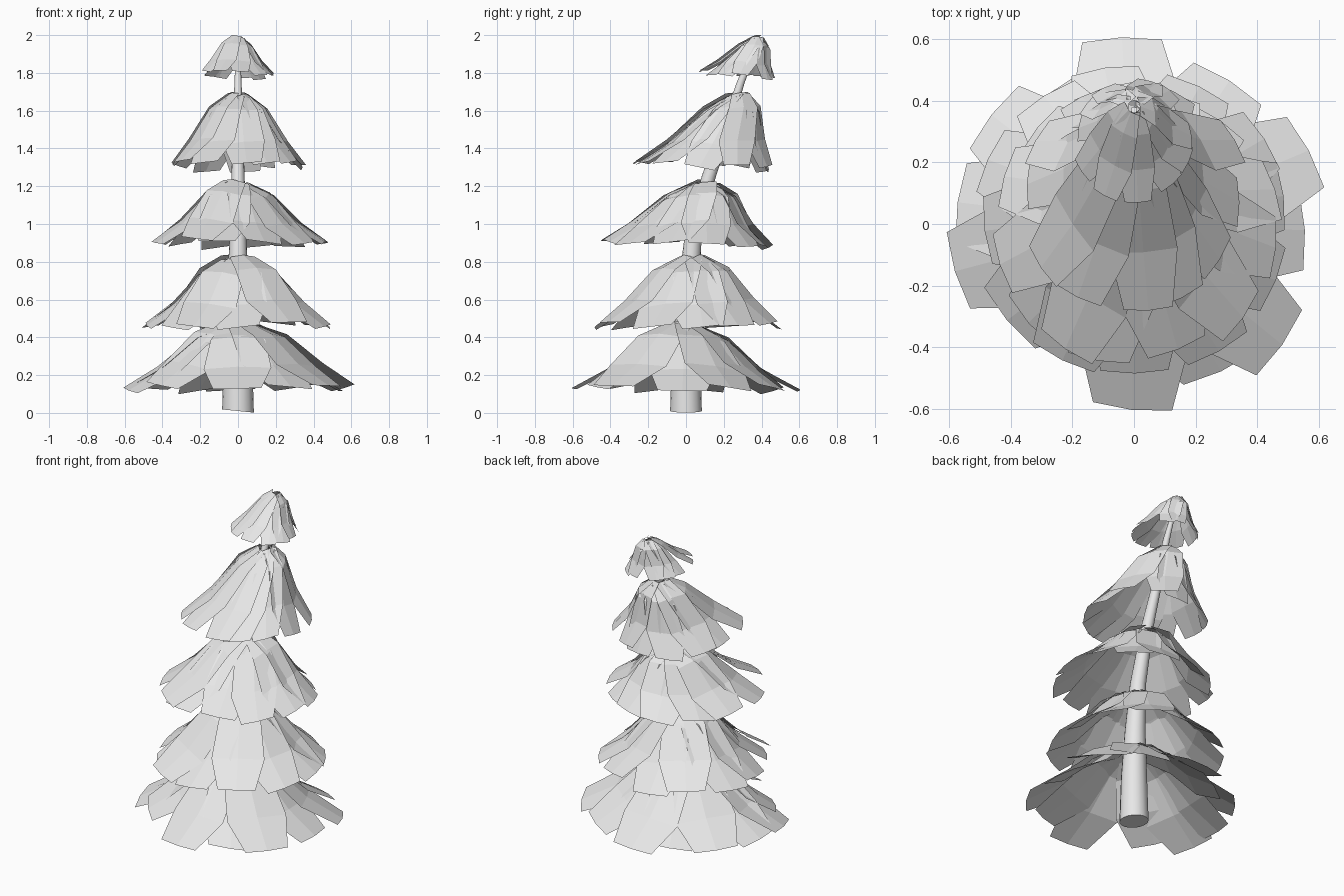
import bpy, bmesh, math, random
from mathutils import Vector

random.seed(7)
if "Cube" in bpy.data.objects:
    bpy.data.objects.remove(bpy.data.objects["Cube"], do_unlink=True)

# one pale grey for everything
grey = bpy.data.materials.new("pale_grey")
grey.use_nodes = True
grey.diffuse_color = (0.8, 0.8, 0.8, 1)
grey.node_tree.nodes["Principled BSDF"].inputs["Base Color"].default_value = (0.8, 0.8, 0.8, 1)

# trunk: (y, z, radius), leaning backwards as it rises
TRUNK = [(0, .01, .084), (0, .3, .075), (.01, .6, .06), (.035, .9, .046),
         (.12, 1.25, .035), (.22, 1.53, .026), (.29, 1.75, .019), (.37, 1.94, .01)]


def make_trunk():
    bm = bmesh.new()
    sides, rings = 16, []
    for i, (y, z, r) in enumerate(TRUNK):
        below, above = TRUNK[max(i - 1, 0)], TRUNK[min(i + 1, len(TRUNK) - 1)]
        lean = (above[0] - below[0]) / (above[1] - below[1])
        ring = []
        for k in range(sides):
            a = math.tau * k / sides
            # the cut at the foot slopes a little sideways
            slope = -.1 * r * math.cos(a) if i == 0 else 0
            ring.append(bm.verts.new((r * math.cos(a), y + r * math.sin(a),
                                      z - lean * r * math.sin(a) + slope)))
        rings.append(ring)
    for low, high in zip(rings, rings[1:]):
        for k in range(sides):
            n = (k + 1) % sides
            bm.faces.new((low[k], low[n], high[n], high[k]))
    bm.faces.new(rings[0][::-1])
    bm.faces.new(rings[-1])
    return finish(bm, "trunk", smooth=True)


def finish(bm, name, smooth=False):
    mesh = bpy.data.meshes.new(name)
    bm.to_mesh(mesh)
    bm.free()
    mesh.materials.append(grey)
    obj = bpy.data.objects.new(name, mesh)
    bpy.context.collection.objects.link(obj)
    if smooth:
        bpy.ops.object.select_all(action="DESELECT")
        obj.select_set(True)
        bpy.context.view_layer.objects.active = obj
        bpy.ops.object.shade_smooth_by_angle(angle=math.radians(40))
    return obj


# branch card: (radius, height, half width) as shares of the tier's size
PROFILE = [(.1, 1, .15), (.36, .81, .24), (.66, .34, .3), (1, 0, .215)]


def add_branch(bm, angle, reach, tier):
    """A drooping, folded card running from the trunk out to the tip."""
    radius, low, high, base_y, top_y, tilt = tier
    twist = random.uniform(-.16, .16)
    lift = random.uniform(-.015, .02)
    skew = random.uniform(-.1, .1)
    out = Vector((math.cos(angle), math.sin(angle), 0))
    side = Vector((-out.y, out.x, 0))
    rows = []
    for r, h, w in PROFILE:
        centre = Vector((0, base_y + (top_y - base_y) * h, low + (high - low) * h + lift))
        row = []
        for s in (-1, 0, 1):
            half = w * radius * s
            inset = .02 * radius * abs(s)
            p = centre + out * (r * radius * reach - inset) + side * (half + skew * r * radius)
            p.z += half * twist - abs(half) * .14 * (1 - r) - tilt * p.y * r
            row.append(bm.verts.new(p))
        rows.append(row)
    for a, b in zip(rows, rows[1:]):
        for k in range(2):
            bm.faces.new((a[k], b[k], b[k + 1], a[k + 1]))


def make_tier(name, angles, tier):
    bm = bmesh.new()
    for angle, reach in angles:
        add_branch(bm, math.radians(angle), reach, tier)
    bm.normal_update()
    return finish(bm, name)


def scatter(count, start):
    return [(start + 360 * k / count + random.uniform(-6, 6), random.uniform(.92, 1.02))
            for k in range(count)]


make_trunk()

# the lowest tier has wide gaps between its longest branches
bottom = [(92, 1.01), (58, .93), (28, 1.02), (3, .92), (-35, 1.03), (-65, .92),
          (-96, 1), (-140, .86), (197, 1), (172, .96), (142, .97), (118, .85)]
# tier: radius, low z, high z, centre y at the bottom and top, tilt
make_tier("lowest_branches", bottom, (.6, .13, .47, 0, 0, 0))
make_tier("lower_branches", scatter(12, 5), (.51, .46, .82, .01, .03, .01))
make_tier("middle_branches", scatter(12, 20), (.465, .9, 1.22, 0, .1, .02))
make_tier("upper_branches", scatter(12, 0), (.37, 1.31, 1.68, .085, .275, .06))
make_tier("crown_branches", scatter(11, 12), (.2, 1.81, 1.99, .27, .38, .08))
